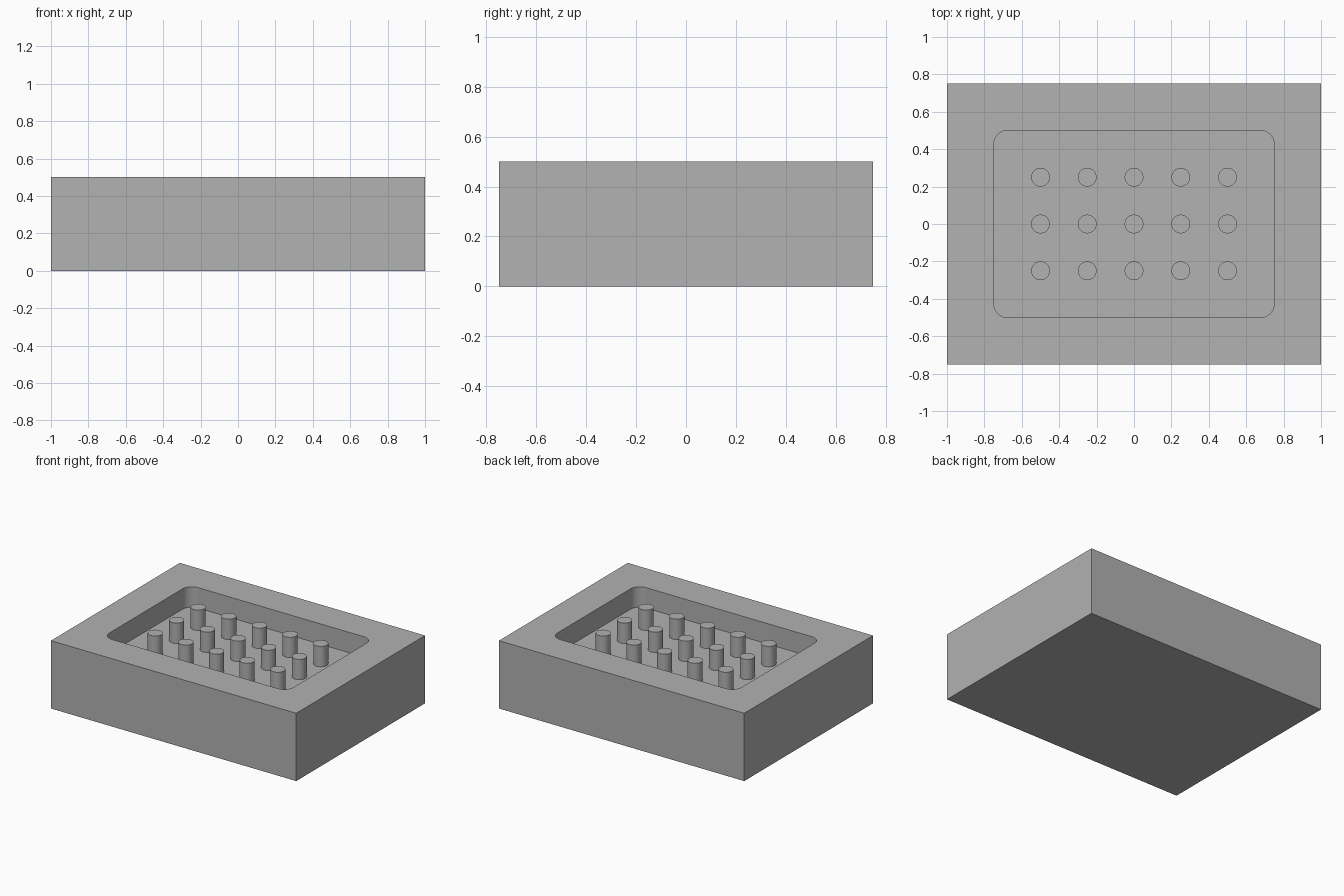
import bpy
import bmesh

BLOCK = (2.0, 1.5, 0.5)
POCKET = (1.5, 1.0)
CORNER_RADIUS = 0.075
DEPTH = 0.15
PIN_RADIUS = 0.05
PITCH = 0.25
TOP = BLOCK[2]
FLOOR = TOP - DEPTH

old = bpy.data.objects.get("Cube")
if old:
    bpy.data.objects.remove(old, do_unlink=True)

grey = bpy.data.materials.new("plain grey")
grey.use_nodes = True
colour = (0.445, 0.445, 0.445, 1)
grey.diffuse_color = colour
grey.node_tree.nodes["Principled BSDF"].inputs["Base Color"].default_value = colour


def make_object(name, bm):
    mesh = bpy.data.meshes.new(name)
    bm.to_mesh(mesh)
    bm.free()
    mesh.materials.append(grey)
    obj = bpy.data.objects.new(name, mesh)
    bpy.context.collection.objects.link(obj)
    return obj


def box(size, z_centre):
    bm = bmesh.new()
    bmesh.ops.create_cube(bm, size=1)
    bmesh.ops.scale(bm, vec=size, verts=bm.verts)
    bmesh.ops.translate(bm, vec=(0, 0, z_centre), verts=bm.verts)
    return bm


def smooth(obj):
    bpy.ops.object.select_all(action="DESELECT")
    obj.select_set(True)
    bpy.context.view_layer.objects.active = obj
    bpy.ops.object.shade_smooth_by_angle()


# Solid block
block = make_object("block", box(BLOCK, TOP / 2))

# Cutter for the pocket, with rounded upright corners
bm = box((*POCKET, DEPTH * 2), TOP)
upright = [e for e in bm.edges
           if abs(e.verts[0].co.z - e.verts[1].co.z) > DEPTH]
bmesh.ops.bevel(bm, geom=upright, offset=CORNER_RADIUS, segments=10,
                profile=0.5, affect="EDGES")
cutter = make_object("pocket_cutter", bm)
cutter.hide_render = True

# Cut the pocket, then drop the cutter
cut = block.modifiers.new("pocket", "BOOLEAN")
cut.operation = "DIFFERENCE"
cut.solver = "EXACT"
cut.object = cutter
bpy.context.view_layer.objects.active = block
bpy.ops.object.modifier_apply(modifier=cut.name)
bpy.data.objects.remove(cutter, do_unlink=True)
smooth(block)

# Grid of round pins rising from the pocket floor to the rim
for row in range(-1, 2):
    for column in range(-2, 3):
        bm = bmesh.new()
        bmesh.ops.create_cone(bm, cap_ends=True, segments=40, depth=DEPTH,
                              radius1=PIN_RADIUS, radius2=PIN_RADIUS)
        underside = [f for f in bm.faces if f.normal.z < -0.5]
        bmesh.ops.delete(bm, geom=underside, context="FACES_ONLY")
        bmesh.ops.translate(bm, verts=bm.verts,
                            vec=(column * PITCH, row * PITCH, FLOOR + DEPTH / 2))
        smooth(make_object(f"pin_row{row + 2}_column{column + 3}", bm))
